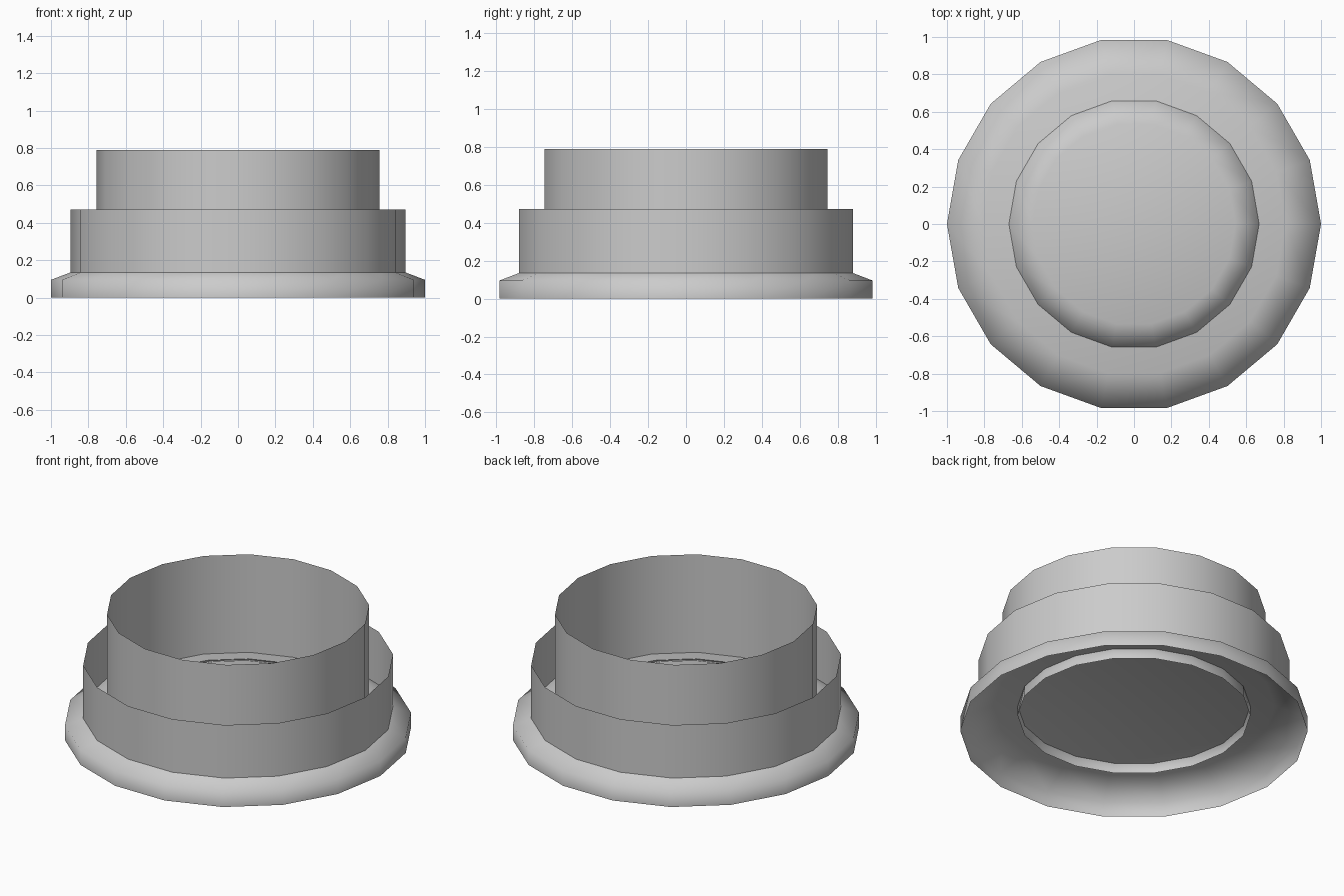
import bpy, bmesh, math

if "Cube" in bpy.data.objects:
    bpy.data.objects.remove(bpy.data.objects["Cube"])

SIDES = 18


def lathe(name, profile, cap_top=False, angle=30):
    """Revolve (radius, z) points into an open shell, optionally closed on top."""
    bm = bmesh.new()
    rings = []
    for r, z in profile:
        rings.append([bm.verts.new((r * math.cos(2 * math.pi * i / SIDES),
                                    r * math.sin(2 * math.pi * i / SIDES), z))
                      for i in range(SIDES)])
    for low, high in zip(rings, rings[1:]):
        for i in range(SIDES):
            j = (i + 1) % SIDES
            bm.faces.new((low[i], low[j], high[j], high[i]))
    if cap_top:
        bm.faces.new(rings[-1])
    mesh = bpy.data.meshes.new(name)
    bm.to_mesh(mesh)
    bm.free()
    obj = bpy.data.objects.new(name, mesh)
    bpy.context.collection.objects.link(obj)
    bpy.ops.object.select_all(action='DESELECT')
    obj.select_set(True)
    bpy.context.view_layer.objects.active = obj
    bpy.ops.object.shade_smooth_by_angle(angle=math.radians(angle))
    return obj


# Hollow bevelled cap, used for the base and again, smaller, in its middle
def cap(name, scale, z):
    shape = [(1.0, 0.0), (1.0, 0.095), (0.81, 0.167)]
    return lathe(name, [(r * scale, z + h * scale) for r, h in shape],
                 cap_top=True, angle=80)


cap("base_flange", 1.0, 0.0)
cap("inner_button", 0.67, 0.103)

# Thin open walls standing on the base
lathe("outer_wall", [(0.895, 0.135), (0.895, 0.472)])
lathe("inner_wall", [(0.757, 0.167), (0.757, 0.79)])
